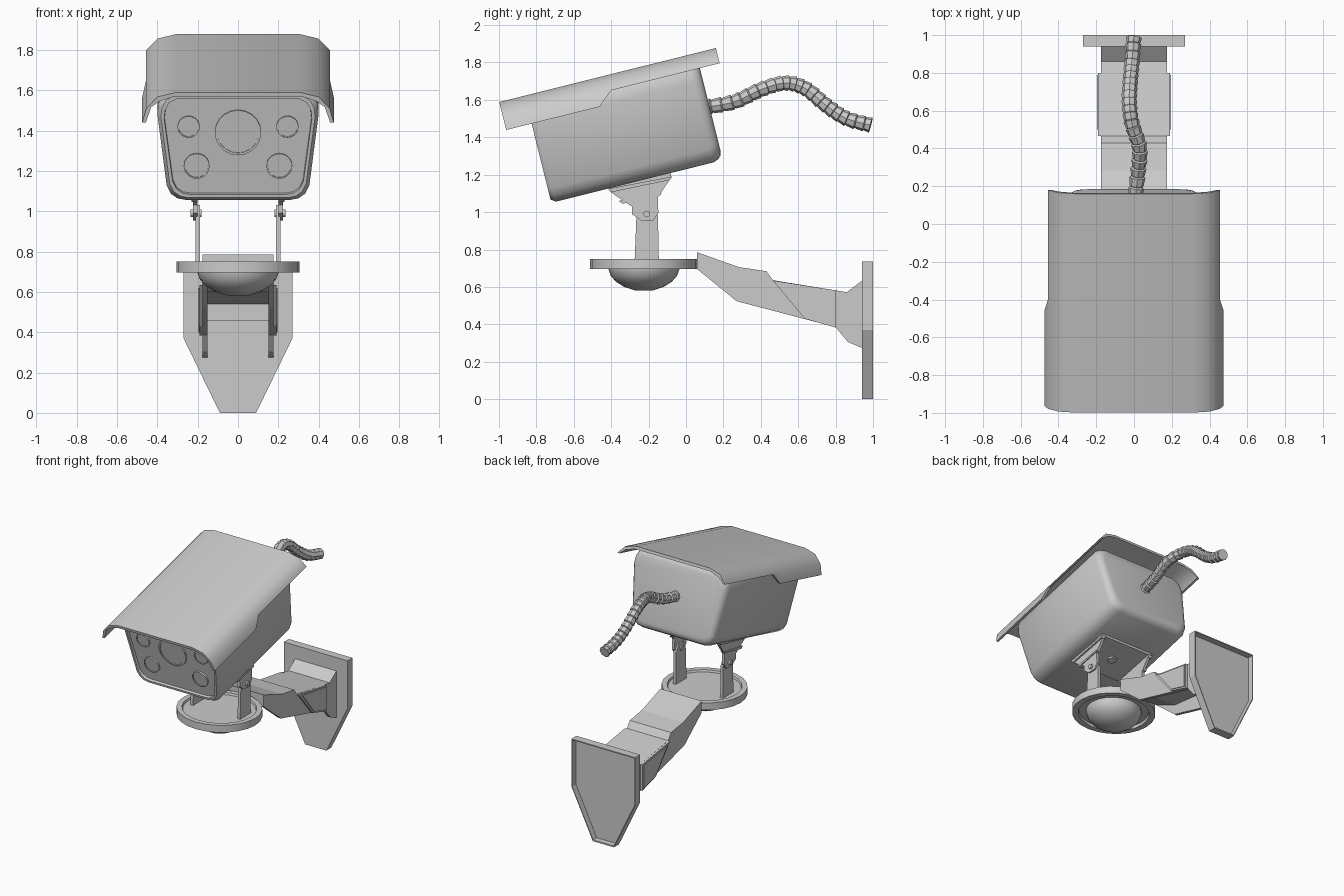
import bpy, bmesh
from math import radians, sin, cos, tau
from mathutils import Matrix, Vector

default_cube = bpy.data.objects.get("Cube")
if default_cube:
    bpy.data.objects.remove(default_cube, do_unlink=True)

# Single grey finish
grey = bpy.data.materials.new("light_grey")
grey.use_nodes = True
colour = (0.6, 0.6, 0.6, 1)
grey.diffuse_color = colour
grey.node_tree.nodes["Principled BSDF"].inputs["Base Color"].default_value = colour

# Housing frame: local y runs along the tilted camera axis
TILT = Matrix.Translation((0, -0.72, 1.05)) @ Matrix.Rotation(radians(14), 4, 'X')


def loft(name, rings, matrix=None, smooth=None):
    """Skin a row of equal closed rings and cap both ends."""
    bm = bmesh.new()
    rows = [[bm.verts.new(p) for p in ring] for ring in rings]
    for a, b in zip(rows, rows[1:]):
        for i in range(len(a)):
            j = (i + 1) % len(a)
            bm.faces.new((a[i], a[j], b[j], b[i]))
    bm.faces.new(rows[0])
    bm.faces.new(rows[-1])
    bmesh.ops.recalc_face_normals(bm, faces=bm.faces)
    mesh = bpy.data.meshes.new(name)
    bm.to_mesh(mesh)
    bm.free()
    mesh.materials.append(grey)
    obj = bpy.data.objects.new(name, mesh)
    bpy.context.collection.objects.link(obj)
    if matrix:
        obj.matrix_world = matrix
    if smooth:
        bpy.ops.object.select_all(action='DESELECT')
        obj.select_set(True)
        bpy.context.view_layer.objects.active = obj
        bpy.ops.object.shade_smooth_by_angle(angle=radians(smooth))
    return obj


def slab(name, outline, x0, x1, matrix=None):
    """Extrude a side outline (y, z) across x."""
    return loft(name, [[(x, y, z) for y, z in outline] for x in (x0, x1)], matrix)


def circle(count, rx, ry):
    return [(rx * cos(tau * i / count), ry * sin(tau * i / count)) for i in range(count)]


def mirrored(half):
    return half + [(-x, z) for x, z in reversed(half)]


# Camera body: rounded trapezoid with a recessed front panel and soft back
half_body = [(0.26, 0), (0.30, 0.008), (0.333, 0.032), (0.354, 0.075), (0.40, 0.44),
             (0.395, 0.49), (0.372, 0.535), (0.33, 0.555)]


def body_ring(y, inset):
    sx, sz = 1 - inset / 0.4, 1 - inset / 0.28
    return [(x * sx, y, 0.28 + (z - 0.28) * sz) for x, z in mirrored(half_body)]


loft("camera_body", [body_ring(y, inset) for y, inset in (
    (0.02, 0.036), (0, 0.034), (0, 0.018), (0.025, 0),
    (0.895, 0), (0.922, 0.01), (0.938, 0.026), (0.945, 0.05))], TILT, 40)

# Sun hood: thin shell with a deeper skirt at the front
outer = [(0.455, 0.508), (0.40, 0.567), (0.31, 0.59)]
inner = [(0.32, 0.568), (0.39, 0.545), (0.43, 0.515)]


def hood_ring(y, deep):
    lips = ((0.475, 0.436), (0.457, 0.436)) if deep else ((0.4555, 0.506), (0.438, 0.506))
    top = mirrored([lips[0]] + outer)
    under = mirrored([lips[1]] + inner[::-1])[::-1]
    return [(x, y, z) for x, z in top + under]


loft("sun_hood", [hood_ring(-0.14, True), hood_ring(0.375, True),
                  hood_ring(0.456, False), hood_ring(1.054, False)], TILT, 40)


# Main lens and four lamps on the front panel
def lens(name, x, z, r):
    rings = []
    for y, k in ((0.03, 1), (0.008, 1), (0.008, 0.9), (0.014, 0.9)):
        rings.append([(x + a, y, z + b) for a, b in circle(20, r * k, r * k)])
    loft(name, rings, TILT)


lens("main_lens", 0, 0.347, 0.115)
for side, s in (("left", 1), ("right", -1)):
    lens(side + "_upper_lamp", s * 0.245, 0.376, 0.055)
    lens(side + "_lower_lamp", s * 0.205, 0.176, 0.064)

# Mounting plate under the body, with its bolt
slab("mount_plate", [(0.312, 0.01), (0.659, 0.01), (0.655, -0.02), (0.316, -0.012)],
     -0.225, 0.225, TILT)
loft("plate_bolt", [[(a, 0.485 + b, z) for a, b in circle(6, 0.035, 0.035)]
                    for z in (0, -0.03)], TILT)

# Hinge ears, flanges, posts and pins on both sides
ear = [(-0.415, 1.125), (-0.075, 1.19), (-0.15, 1.08), (-0.148, 0.995),
       (-0.175, 0.955), (-0.24, 0.955), (-0.29, 0.99), (-0.29, 1.03), (-0.40, 1.105)]
flange = [(-0.415, 1.125), (-0.075, 1.19), (-0.085, 1.172), (-0.402, 1.106)]
rib = [(-0.36, 1.06), (-0.13, 1.1), (-0.14, 1.088), (-0.34, 1.045)]
post = [(-0.275, 0.73), (-0.145, 0.73), (-0.15, 0.98), (-0.18, 1.03), (-0.24, 1.03), (-0.265, 0.98)]
for side, s in (("left", 1), ("right", -1)):
    slab(side + "_hinge_ear", ear, s * 0.2, s * 0.222)
    slab(side + "_ear_flange", flange, s * 0.2, s * 0.235)
    slab(side + "_ear_rib", rib, s * 0.2, s * 0.23)
    slab(side + "_post", post, s * 0.188, s * 0.21)
    pin = [(-0.21 + a, 0.99 + b) for a, b in circle(12, 0.018, 0.018)]
    slab(side + "_hinge_pin", pin, s * 0.18, s * 0.236)


# Round base with raised rim, and the dome beneath it
def turned(name, profile, count, smooth=None):
    loft(name, [[(a, -0.225 + b, z) for a, b in circle(count, r * 1.06, r)]
                for r, z in profile], None, smooth)


turned("base_disc", [(0.24, 0.715), (0.245, 0.695), (0.287, 0.695), (0.287, 0.75),
                     (0.25, 0.75), (0.245, 0.735)], 24, 30)
turned("base_dome", [(0.192, 0.72), (0.19, 0.695), (0.178, 0.66), (0.15, 0.628),
                     (0.105, 0.6), (0.05, 0.582)], 20, 40)

# Wall arm: top core, full-depth side walls and outer cheek plates
arm_top = [(0.06, 0.785), (0.283, 0.706), (0.43, 0.684), (0.465, 0.636), (0.86, 0.572), (0.95, 0.64)]
core_under = [(0.95, 0.455), (0.80, 0.455), (0.80, 0.54), (0.27, 0.60), (0.06, 0.695)]
wall_under = [(0.95, 0.27), (0.866, 0.305), (0.80, 0.385), (0.27, 0.524), (0.06, 0.695)]
slab("arm_core", arm_top + core_under, -0.16, 0.16)
cheek = [(0.465, 0.634), (0.80, 0.582), (0.80, 0.383), (0.635, 0.43)]
panel = [(0.50, 0.618), (0.79, 0.573), (0.79, 0.398), (0.645, 0.438)]
for side, s in (("left", 1), ("right", -1)):
    slab(side + "_arm_wall", arm_top + wall_under, s * 0.15, s * 0.175)
    slab(side + "_arm_cheek", cheek, s * 0.17, s * 0.19)
    slab(side + "_cheek_panel", panel, s * 0.18, s * 0.196)

# Wall plate, hollow at the back
half_plate = [(0.09, 0), (0.27, 0.37), (0.27, 0.735)]


def plate_ring(y, k):
    return [(x * k, y, 0.4 + (z - 0.4) * k) for x, z in mirrored(half_plate)]


loft("wall_plate", [plate_ring(y, k) for y, k in
                    ((0.94, 1), (1, 1), (1, 0.975), (0.955, 0.975))])

# Ribbed cable following a smooth path from the back of the body
path = [Vector(p) for p in (
    (0, 0.10, 1.56), (0.02, 0.26, 1.59), (0.03, 0.40, 1.655), (-0.01, 0.53, 1.69),
    (-0.025, 0.64, 1.66), (-0.02, 0.75, 1.57), (-0.01, 0.86, 1.50), (0, 0.99, 1.465))]


def along(t):
    i = min(int(t), len(path) - 2)
    f = t - i
    a, b, c, d = (path[max(0, min(len(path) - 1, i + k))] for k in (-1, 0, 1, 2))
    return b + 0.5 * f * (c - a + f * (2 * a - 5 * b + 4 * c - d + f * (3 * (b - c) + d - a)))


rings = []
segments = 22
for n in range(segments):
    for f, r in ((0, 0.033), (0.12, 0.037), (0.88, 0.042)):
        t = (n + f) / segments * (len(path) - 1)
        forward = (along(t + 0.02) - along(t - 0.02 if t > 0.02 else t)).normalized()
        right = Vector((1, 0, 0))
        right = (right - forward * right.dot(forward)).normalized()
        up = right.cross(forward)
        rings.append([along(t) + right * a + up * b for a, b in circle(8, r, r)])
loft("cable", rings)
